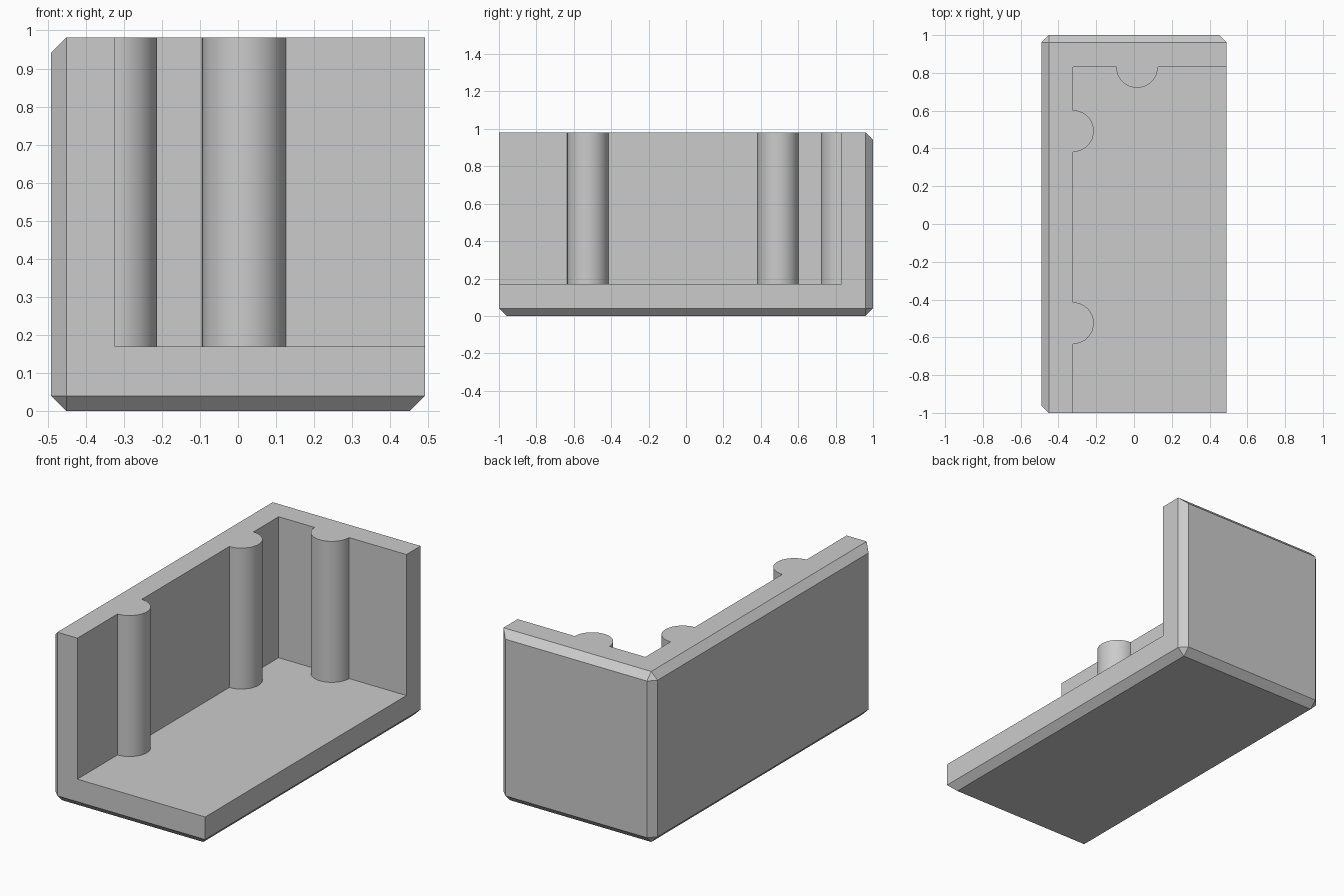
import bpy, bmesh, math
from mathutils import Matrix

cube = bpy.data.objects.get("Cube")
if cube:
    bpy.data.objects.remove(cube, do_unlink=True)

HX, HY, TOP = 0.491, 1.0, 0.982      # half width, half depth, height
WALL_X, WALL_Y, FLOOR = -0.323, 0.831, 0.17
CHAMFER, RADIUS, STEPS = 0.04, 0.11, 32

grey = bpy.data.materials.new("plain grey")
grey.use_nodes = True
grey.diffuse_color = (0.6, 0.6, 0.6, 1)
grey.node_tree.nodes["Principled BSDF"].inputs["Base Color"].default_value = (0.6, 0.6, 0.6, 1)


def add_object(name, bm):
    bmesh.ops.recalc_face_normals(bm, faces=bm.faces)
    mesh = bpy.data.meshes.new(name)
    bm.to_mesh(mesh)
    bm.free()
    mesh.materials.append(grey)
    obj = bpy.data.objects.new(name, mesh)
    bpy.context.collection.objects.link(obj)
    return obj


def half_round(cx, cy, start):
    """Clockwise half circle of points, beginning at the given angle."""
    return [(cx + RADIUS * math.cos(start - math.pi * i / STEPS),
             cy + RADIUS * math.sin(start - math.pi * i / STEPS)) for i in range(STEPS + 1)]


# Outer block: chamfer every edge except those at the open corner
bm = bmesh.new()
bmesh.ops.create_cube(bm, size=1, matrix=Matrix.Translation((0, 0, TOP / 2))
                      @ Matrix.Diagonal((2 * HX, 2 * HY, TOP, 1)))
edges = [e for e in bm.edges
         if not any(v.co.x > 0 and v.co.y < 0 and v.co.z > TOP / 2 for v in e.verts)]
bmesh.ops.bevel(bm, geom=edges, offset=CHAMFER, segments=1, affect='EDGES')
casing = add_object("corner_casing", bm)

# Hollow: open to the front, side and top, with half-round ribs left standing
outline = [(WALL_X, -1.2)]
for y in (-0.525, 0.492):
    outline += reversed(half_round(WALL_X, y, math.pi / 2))
outline.append((WALL_X, WALL_Y))
outline += reversed(half_round(0.016, WALL_Y, 2 * math.pi))
outline += [(0.8, WALL_Y), (0.8, -1.2)]
bm = bmesh.new()
face = bm.faces.new([bm.verts.new((x, y, FLOOR)) for x, y in outline])
walls = bmesh.ops.extrude_face_region(bm, geom=[face])
bmesh.ops.translate(bm, vec=(0, 0, 1.2),
                    verts=[v for v in walls["geom"] if isinstance(v, bmesh.types.BMVert)])
hollow = add_object("hollow_cutter", bm)
hollow.hide_render = True

cut = casing.modifiers.new("hollow", 'BOOLEAN')
cut.operation, cut.solver, cut.object = 'DIFFERENCE', 'EXACT', hollow
bpy.ops.object.select_all(action='DESELECT')
casing.select_set(True)
bpy.context.view_layer.objects.active = casing
bpy.ops.object.modifier_apply(modifier=cut.name)
bpy.data.objects.remove(hollow, do_unlink=True)
bpy.ops.object.shade_smooth_by_angle(angle=math.radians(25))
